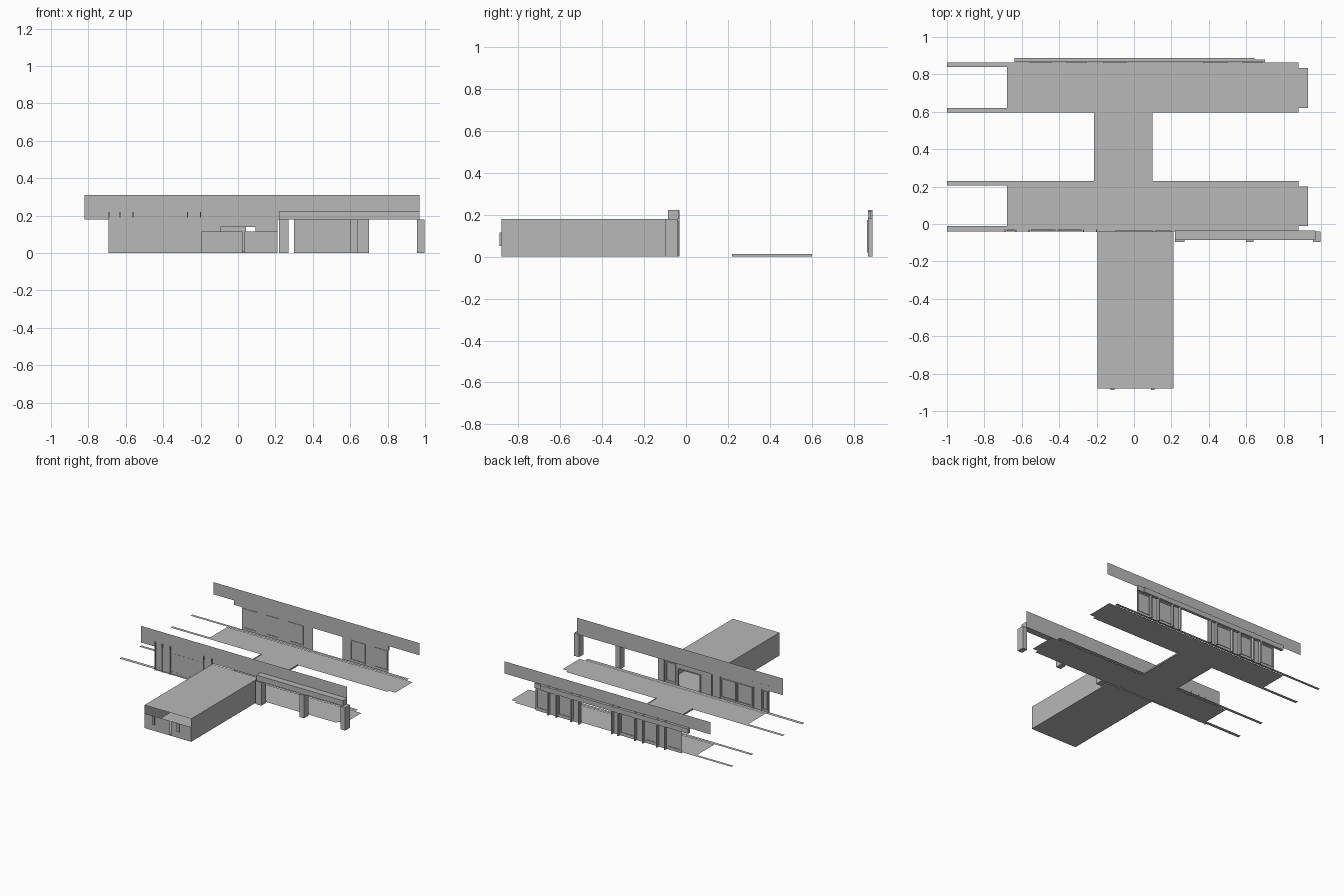
import bpy

if "Cube" in bpy.data.objects:
    bpy.data.objects.remove(bpy.data.objects["Cube"])

grey = bpy.data.materials.new("plain_grey")
grey.diffuse_color = (0.48, 0.48, 0.48, 1)
grey.use_nodes = True
grey.node_tree.nodes["Principled BSDF"].inputs["Base Color"].default_value = grey.diffuse_color


def make(name, verts, faces):
    me = bpy.data.meshes.new(name)
    me.from_pydata(verts, [], faces)
    me.materials.append(grey)
    ob = bpy.data.objects.new(name, me)
    bpy.context.collection.objects.link(ob)
    return ob


def box(name, x0, x1, y0, y1, z0, z1):
    v = [(x, y, z) for x in (x0, x1) for y in (y0, y1) for z in (z0, z1)]
    f = [(0, 1, 3, 2), (4, 6, 7, 5), (0, 4, 5, 1),
         (2, 3, 7, 6), (0, 2, 6, 4), (1, 5, 7, 3)]
    return make(name, v, f)


def flat(name, x0, x1, y0, y1, z):
    return make(name, [(x0, y0, z), (x1, y0, z), (x1, y1, z), (x0, y1, z)], [(0, 1, 2, 3)])


def wall_x(name, x0, x1, y, z0, z1):
    return make(name, [(x0, y, z0), (x1, y, z0), (x1, y, z1), (x0, y, z1)], [(0, 1, 2, 3)])


def wall_y(name, x, y0, y1, z0, z1):
    return make(name, [(x, y0, z0), (x, y1, z0), (x, y1, z1), (x, y0, z1)], [(0, 1, 2, 3)])


def frame(name, x0, x1, y, z0, z1, t=0.007):
    # thin raised window frame
    for a, b, c, d in ((x0, x0 + t, z0, z1), (x1 - t, x1, z0, z1),
                       (x0 + t, x1 - t, z0, z0 + t), (x0 + t, x1 - t, z1 - t, z1)):
        box(name, a, b, y - 0.004, y + 0.004, c, d)


# floors: two wings and the link between them
flat("front_wing_floor", -0.68, 0.88, -0.015, 0.205, 0.005)
flat("back_wing_floor", -0.68, 0.88, 0.62, 0.84, 0.005)
for n, y0, y1 in (("front", -0.01, 0.20), ("back", 0.62, 0.835)):
    flat(n + "_wing_floor_end", 0.88, 0.93, y0, y1, 0.005)
flat("link_floor", -0.215, 0.10, 0.205, 0.62, 0.005)
for x in (-0.215, 0.10):
    wall_y("link_edge", x, 0.22, 0.60, 0.0, 0.012)

# long edge strips along both wings
for y0, y1 in ((-0.04, -0.012), (0.205, 0.23), (0.595, 0.62), (0.84, 0.863)):
    flat("edge_strip", -1.0, 0.88, y0, y1, 0.008)

# entrance hall: hollow block with open upper front
X0, X1, Y0, Y1, H = -0.195, 0.21, -0.88, -0.04, 0.18
flat("hall_floor", X0, X1, Y0, Y1, 0.0)
flat("hall_roof", X0, X1, Y0, Y1, H)
wall_y("hall_left_wall", X0, Y0, Y1, 0, H)
wall_y("hall_right_wall", X1, Y0, Y1, 0, H)
wall_x("hall_front_left", X0, 0.025, Y0, 0, 0.115)
wall_x("hall_front_right", 0.035, X1, Y0, 0, 0.115)
for x in (-0.115, 0.10):
    box("wall_lamp", x - 0.01, x + 0.01, Y0 - 0.008, Y0, 0.05, 0.115)

# inner end of the hall with doorway
wall_x("doorway_left", X0, -0.10, Y1, 0, H)
wall_x("doorway_right", 0.10, X1, Y1, 0, H)
wall_x("doorway_header", -0.10, 0.10, Y1, 0.14, H)
frame("doorway_frame", -0.10, 0.10, Y1, 0, 0.145)
frame("side_window_frame", 0.115, 0.20, Y1, 0.02, 0.17)

# front facade wall, fins and window frames
wall_x("front_wall", -0.69, X0, -0.037, 0, 0.19)
for x in (-0.69, -0.63, -0.56, -0.27, -0.20):
    box("front_fin", x - 0.003, x + 0.003, -0.044, -0.030, 0, 0.22)
for a, b in ((-0.68, -0.64), (-0.55, -0.42), (-0.41, -0.28)):
    frame("front_window_frame", a, b, -0.034, 0.02, 0.17)

# tall fascia boards over both wings
wall_x("front_fascia", -0.82, 0.97, -0.032, 0.18, 0.31)
wall_x("back_fascia", -0.82, 0.97, 0.865, 0.215, 0.31)

# porch beam and columns
box("porch_beam", 0.22, 0.97, -0.085, -0.034, 0.18, 0.222)
for a, b in ((0.22, 0.27), (0.60, 0.64), (0.957, 0.998)):
    box("porch_column", a, b, -0.097, -0.04, 0, 0.18)

# back facade: two wall lengths, header and fin pairs
wall_x("back_wall_long", -0.57, 0.043, 0.866, 0, 0.19)
wall_x("back_wall_short", 0.30, 0.70, 0.866, 0, 0.19)
box("back_header", -0.64, 0.645, 0.866, 0.888, 0.18, 0.218)
box("back_header_end", 0.645, 0.70, 0.866, 0.88, 0.18, 0.218)
for x in (0.577, 0.508, 0.378, 0.31, 0.025, -0.03, -0.175, -0.245, -0.366, -0.435):
    box("back_fin", x - 0.005, x + 0.005, 0.866, 0.888, 0, 0.222)
for a, b in ((0.37, 0.50), (0.58, 0.69), (-0.165, -0.04), (-0.36, -0.25), (-0.56, -0.44)):
    frame("back_window_frame", a, b, 0.866, 0.02, 0.175)
